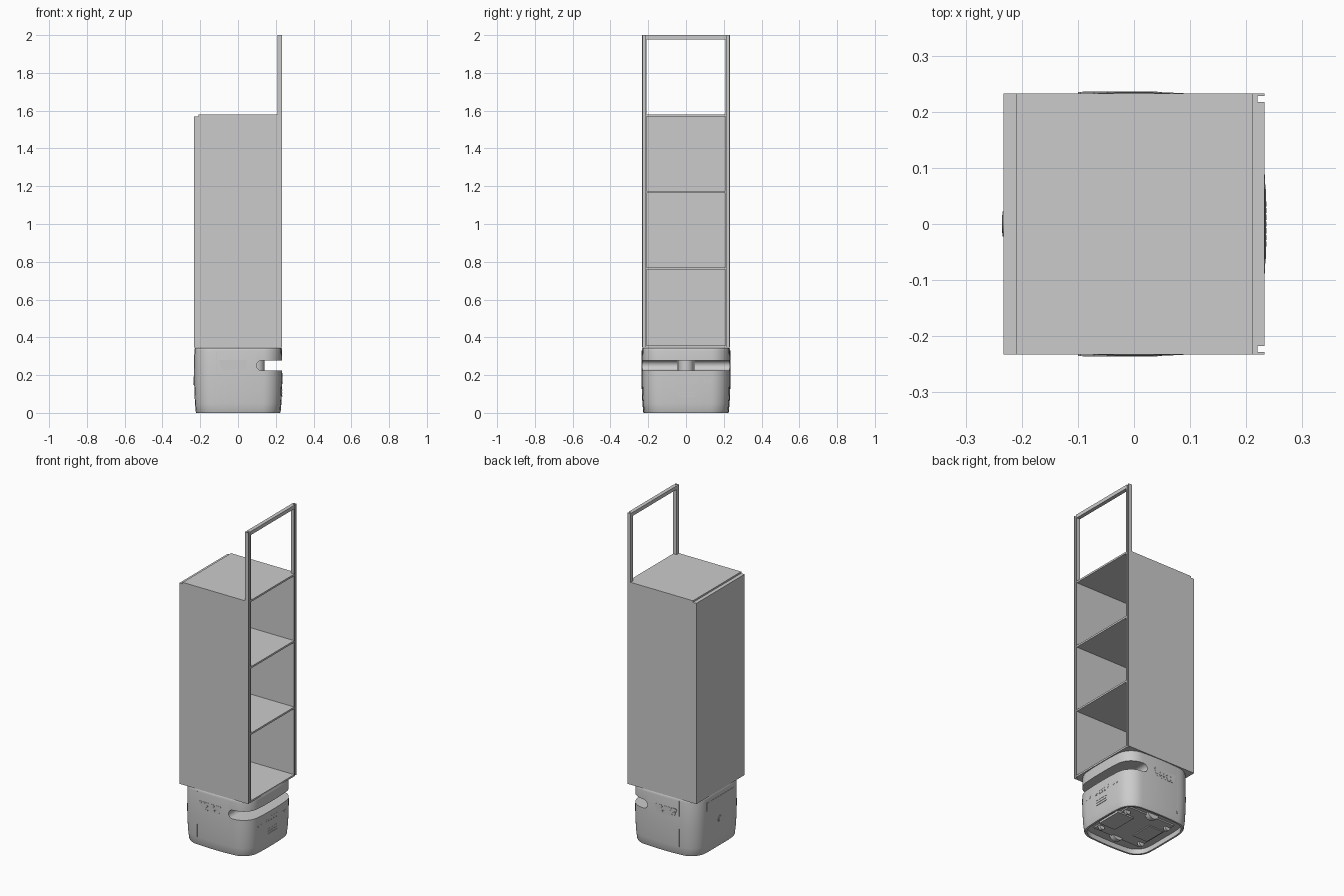
import bpy, bmesh
from math import sin, cos, pi, radians

cube = bpy.data.objects.get("Cube")
if cube:
    bpy.data.objects.remove(cube)

GREY = bpy.data.materials.new("light grey")
GREY.use_nodes = True
GREY.diffuse_color = (0.6, 0.6, 0.6, 1)
GREY.node_tree.nodes["Principled BSDF"].inputs["Base Color"].default_value = (0.6, 0.6, 0.6, 1)


def loft(name, rings):
    """Skin a stack of closed rings and cap both ends."""
    bm = bmesh.new()
    rows = [[bm.verts.new(p) for p in ring] for ring in rings]
    n = len(rows[0])
    for a, b in zip(rows, rows[1:]):
        for i in range(n):
            j = (i + 1) % n
            bm.faces.new((a[i], a[j], b[j], b[i]))
    bm.faces.new(rows[0][::-1])
    bm.faces.new(rows[-1])
    bmesh.ops.recalc_face_normals(bm, faces=bm.faces)
    me = bpy.data.meshes.new(name)
    bm.to_mesh(me)
    bm.free()
    me.materials.append(GREY)
    ob = bpy.data.objects.new(name, me)
    bpy.context.collection.objects.link(ob)
    return ob


def box(name, x, y, z):
    corners = [(x[0], y[0]), (x[1], y[0]), (x[1], y[1]), (x[0], y[1])]
    return loft(name, [[(a, b, h) for a, b in corners] for h in z])


def plate(name, outline, axis, lo, hi):
    """Extrude a 2D outline (side, height) along the x or y axis."""
    def place(a, b, d):
        return (d, a, b) if axis == "x" else (a, d, b)
    return loft(name, [[place(a, b, d) for a, b in outline] for d in (lo, hi)])


def rect(a, b, w, h):
    return [(a - w, b - h), (a + w, b - h), (a + w, b + h), (a - w, b + h)]


def disc(c, h, r, n=16, turn=0.0):
    return [(c + r * cos(2 * pi * i / n + turn), h + r * sin(2 * pi * i / n + turn)) for i in range(n)]


def pill(c, h, half, r, n=8):
    right = [(c + half + r * cos(a), h + r * sin(a)) for a in [-pi / 2 + pi * i / n for i in range(n + 1)]]
    return right + [(2 * c - a, 2 * h - b) for a, b in right]


def cut(ob, cutter):
    mod = ob.modifiers.new("cut", "BOOLEAN")
    mod.operation = "DIFFERENCE"
    mod.solver = "EXACT"
    mod.object = cutter
    bpy.context.view_layer.objects.active = ob
    bpy.ops.object.modifier_apply(modifier=mod.name)
    bpy.data.objects.remove(cutter)


def smooth(ob, angle=30):
    bpy.ops.object.select_all(action="DESELECT")
    ob.select_set(True)
    bpy.context.view_layer.objects.active = ob
    bpy.ops.object.shade_smooth_by_angle(angle=radians(angle))


# Base footprint: rounded square, bulging at front and back, flatter at the ends
HALF, CORNER, FLAT = 0.2355, 0.1, 0.13
CLOSED_END, OPEN_END = -0.2325, 0.2345


def bulge(t):
    return HALF - t * t / 3.2


def footprint(z, s):
    side = [(bulge(t), t) for t in [FLAT * k / 4 for k in range(-4, 5)]]
    arc = [(FLAT + CORNER * cos(a), FLAT + CORNER * sin(a)) for a in [pi / 2 * k / 10 for k in range(1, 10)]]
    pts = []
    for q in range(4):
        c, d = cos(q * pi / 2), sin(q * pi / 2)
        for x, y in side + arc:
            px = min(max(x * c - y * d, CLOSED_END), OPEN_END)
            pts.append((s * px, s * (x * d + y * c), z))
    return pts


# Drive base shell with hollow underside and scanner slot
profile = [(0, 0.95), (0.006, 0.962), (0.05, 0.98), (0.11, 0.993), (0.18, 1),
           (0.33, 0.995), (0.34, 0.988), (0.344, 0.978)]
base = loft("base_shell", [footprint(z, s) for z, s in profile])
cut(base, loft("underside_cutter", [footprint(z, 0.905) for z in (-0.02, 0.03)]))
cut(base, plate("slot_cutter", pill(0.225, 0.251, 0.1, 0.0265), "y", -0.3, 0.3))
cut(base, box("scanner_cutter", (0.04, 0.2), (-0.045, 0.045), (0.2255, 0.2765)))
smooth(base)

# Scanner inside the slot
scanner = loft("scanner", [[(a, b, z) for a, b in disc(0.1, 0, 0.04, 32)] for z in (0.22, 0.285)])
smooth(scanner)

# Underside: chassis plate, covers, wheels and casters
box("chassis_plate", (-0.16, 0.16), (-0.15, 0.15), (0.022, 0.032))
box("charge_plate", (0.07, 0.18), (-0.08, 0.08), (0.014, 0.026))
box("battery_cover", (-0.15, -0.05), (-0.07, 0.07), (0.016, 0.026))
for s in (-1, 1):
    wheel = plate("drive_wheel", disc(0, 0.042, 0.04, 32), "y", s * 0.15 - 0.015, s * 0.15 + 0.015)
    smooth(wheel)
    for x in (-0.14, 0.14):
        caster = plate("caster", disc(x, 0.018, 0.017, 20), "y", s * 0.11 - 0.008, s * 0.11 + 0.008)
        smooth(caster)

# Vents and seams on front and back
for s in (-1, 1):
    def layer(name, outline, depth, t):
        d = s * (bulge(t) + depth)
        plate(name, outline, "y", *sorted((d, d - s * 0.006)))

    layer("vent_panel", [(-0.078, 0.226), (0.028, 0.226), (0.037, 0.235), (0.05, 0.272),
                         (0.045, 0.279), (-0.095, 0.279), (-0.1, 0.272), (-0.087, 0.235)], 0.0002, 0.03)
    for row in range(4):
        count = 8 + row
        for i in range(count):
            x = -0.025 + (i - (count - 1) / 2) * 0.0125
            layer("vent_cell", disc(x, 0.235 + row * 0.0115, 0.0052, 6, pi / 6), 0.0007, 0.03)
    layer("seam", rect(-0.115, 0.19, 0.001, 0.14), 0.0002, 0.115)

# Connector panel, sensor dots and louvres on the open side
plate("connector_rim", pill(0, 0.172, 0.042, 0.02), "x", 0.229, 0.235)
plate("connector_face", pill(0, 0.172, 0.038, 0.013), "x", 0.231, 0.2355)
for i in range(-3, 4):
    plate("connector_pin", disc(i * 0.012, 0.172, 0.0045, 8), "x", 0.232, 0.236)
for y in (-0.125, -0.102, 0.102, 0.125):
    plate("sensor_dot", disc(y, 0.167, 0.009), "x", 0.225, bulge(y) + 0.0005)
for z in (0.09, 0.105, 0.12):
    plate("louvre", pill(0, z, 0.042, 0.0025, 4), "x", 0.228, 0.2345)

# Hatch and round button on the closed side
plate("hatch", rect(0, 0.2725, 0.128, 0.0375), "x", -0.2328, -0.226)
plate("button_ring", disc(0, 0.17, 0.022, 32), "x", -0.2345, -0.228)
plate("button", disc(0, 0.17, 0.016, 32), "x", -0.2355, -0.229)

# Cabinet: side walls, back panel, and floor, shelves and top running out to the posts
BACK, OPEN, OUT, IN = -0.21, 0.21, 0.233, 0.209
LOW, TOP = 0.345, 1.58
for s in (-1, 1):
    box("side_wall", (BACK, OPEN), sorted((s * OUT, s * IN)), (LOW, TOP))
box("back_panel", (-OUT, BACK), (-OUT, OUT), (LOW, 1.57))
for name, z in (("cabinet_floor", LOW), ("shelf", 0.758), ("shelf", 1.163), ("cabinet_top", TOP - 0.011)):
    box(name, (BACK, OUT), (-IN, IN), (z, z + 0.011))

# Channel posts and top rail of the tall frame
channel = [(OPEN, IN), (OUT, IN), (OUT, 0.217), (0.22, 0.217),
           (0.22, 0.228), (OUT, 0.228), (OUT, OUT), (OPEN, OUT)]
for s in (-1, 1):
    loft("frame_post", [[(x, s * y, z) for x, y in channel] for z in (LOW, 2.0)])
box("frame_rail", (OPEN, OUT), (-IN, IN), (1.978, 2.0))
